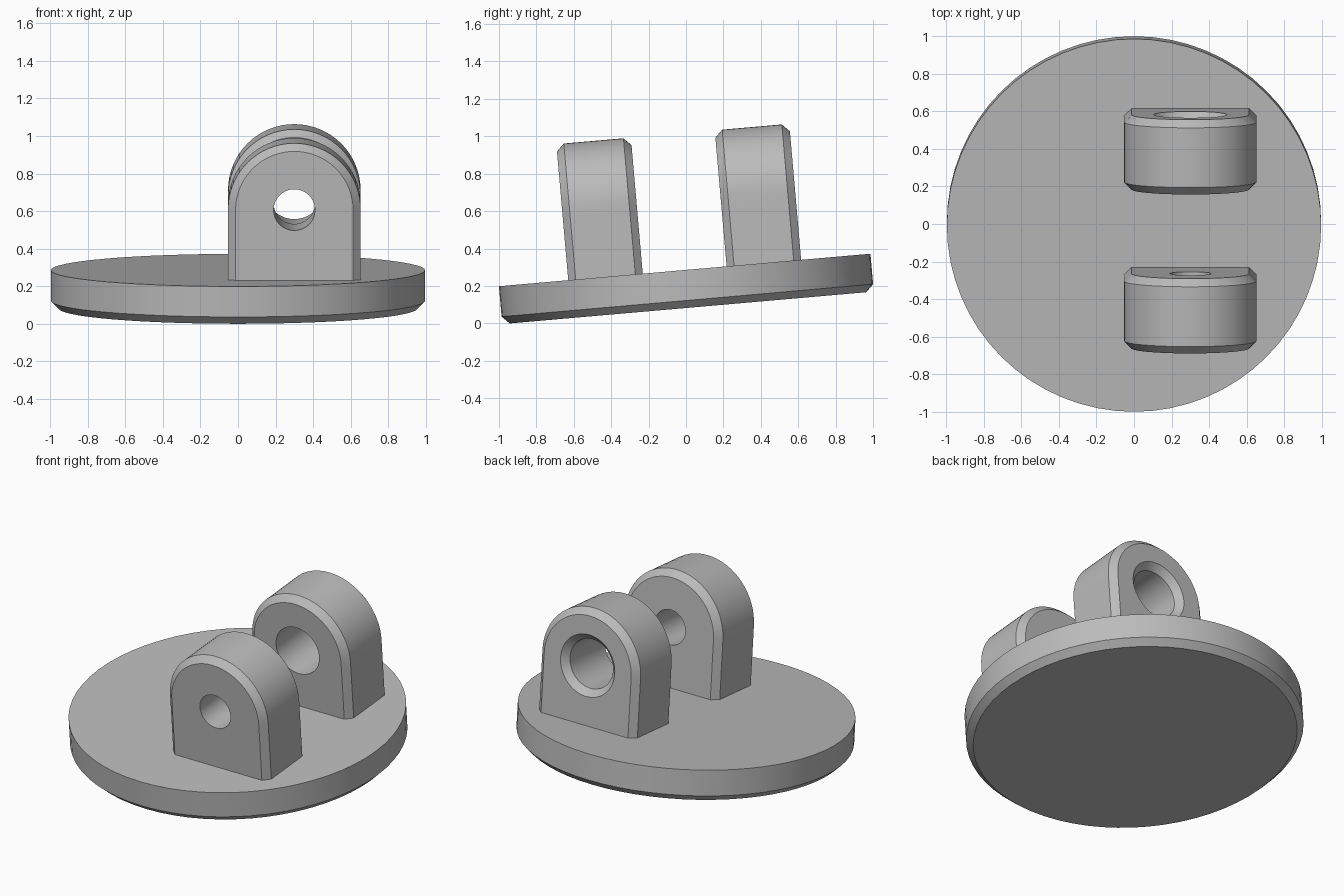
import bpy
import bmesh
from math import sin, cos, pi, radians
from mathutils import Matrix, Vector

default_cube = bpy.data.objects.get("Cube")
if default_cube:
    bpy.data.objects.remove(default_cube, do_unlink=True)

SEGMENTS = 64
ANGLES = [2 * pi * i / SEGMENTS for i in range(SEGMENTS)]
# The whole bracket leans back; local z = 0 is the upper face of the base
TILT = Matrix.Translation((0, -0.007, 0.285)) @ Matrix.Rotation(radians(5), 4, "X")

grey = bpy.data.materials.new("plain grey")
grey.use_nodes = True
grey.diffuse_color = (0.5, 0.5, 0.5, 1)
grey.node_tree.nodes["Principled BSDF"].inputs["Base Color"].default_value = grey.diffuse_color


def loft(name, rings, closed):
    """Join rings of equal point count; a closed loft returns to its first ring."""
    bm = bmesh.new()
    loops = [[bm.verts.new(TILT @ p) for p in ring] for ring in rings]
    pairs = list(zip(loops, loops[1:]))
    if closed:
        pairs.append((loops[-1], loops[0]))
    else:
        bm.faces.new(loops[0])
        bm.faces.new(loops[-1])
    for a, b in pairs:
        for i in range(SEGMENTS):
            j = (i + 1) % SEGMENTS
            bm.faces.new((a[i], a[j], b[j], b[i]))
    bmesh.ops.recalc_face_normals(bm, faces=bm.faces)
    mesh = bpy.data.meshes.new(name)
    bm.to_mesh(mesh)
    bm.free()
    mesh.materials.append(grey)
    obj = bpy.data.objects.new(name, mesh)
    bpy.context.collection.objects.link(obj)
    bpy.ops.object.select_all(action="DESELECT")
    obj.select_set(True)
    bpy.context.view_layer.objects.active = obj
    bpy.ops.object.shade_smooth_by_angle(angle=radians(30))
    return obj


# Round base with a chamfered lower rim
def disc_ring(radius, z):
    return [Vector((radius * cos(a), radius * sin(a), z)) for a in ANGLES]


loft("base_disc", [disc_ring(0.957, -0.203), disc_ring(0.997, -0.163),
                   disc_ring(0.997, 0)], closed=False)

# Lugs: rounded top, straight sides, chamfered faces and a bore
LUG_X, BORE_Z = 0.3, 0.377
HALF_WIDTH, FOOT_DEPTH, CHAMFER = 0.353, 0.39, 0.04


def arch_ring(y, inset=0):
    w = HALF_WIDTH - inset
    ring = []
    for a in ANGLES:
        c, s = cos(a), sin(a)
        if s >= -1e-6:
            x, z = w * c, w * s
        else:
            m = max(abs(c), abs(s))
            x, z = w * c / m, FOOT_DEPTH * s / m
        ring.append(Vector((LUG_X + x, y, BORE_Z + z)))
    return ring


def bore_ring(y, radius):
    return [Vector((LUG_X + radius * cos(a), y, BORE_Z + radius * sin(a))) for a in ANGLES]


def lug(name, front, back, radius, countersink=0):
    rings = [bore_ring(front, radius),
             arch_ring(front, CHAMFER), arch_ring(front + CHAMFER),
             arch_ring(back - CHAMFER), arch_ring(back, CHAMFER),
             bore_ring(back, radius + countersink)]
    if countersink:
        rings.append(bore_ring(back - countersink, radius))
    loft(name, rings, closed=True)


lug("front_lug", -0.625, -0.225, 0.11)
lug("back_lug", 0.225, 0.625, 0.155, countersink=0.04)
